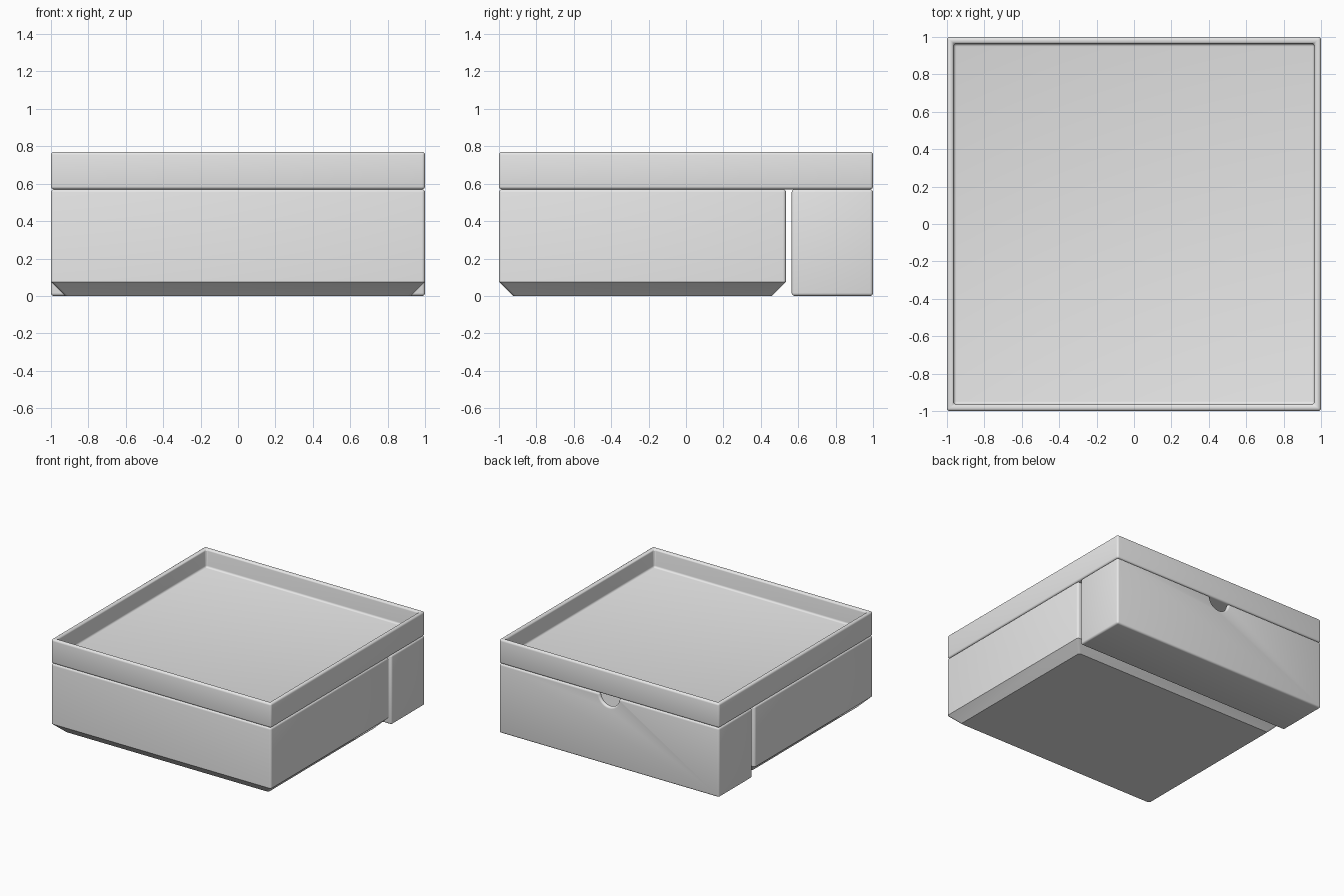
import bpy
import bmesh
import math
from mathutils import Vector

cube = bpy.data.objects.get("Cube")
if cube:
    bpy.data.objects.remove(cube, do_unlink=True)

WALL = 0.05      # wall and floor thickness
SEAT = 0.57      # height where the tray rests on the containers

grey = bpy.data.materials.new("light grey")
grey.use_nodes = True
colour = (0.8, 0.8, 0.8, 1.0)
grey.diffuse_color = colour
grey.node_tree.nodes["Principled BSDF"].inputs["Base Color"].default_value = colour


def link(name, bm):
    mesh = bpy.data.meshes.new(name)
    bmesh.ops.recalc_face_normals(bm, faces=bm.faces)
    bm.to_mesh(mesh)
    bm.free()
    obj = bpy.data.objects.new(name, mesh)
    bpy.context.collection.objects.link(obj)
    mesh.materials.append(grey)
    return obj


def activate(obj):
    bpy.ops.object.select_all(action='DESELECT')
    obj.select_set(True)
    bpy.context.view_layer.objects.active = obj


def open_box(name, y0, y1, z0, z1, floor, chamfer=0.0):
    """Full-width box, open at the top, optionally with a chamfered base."""
    bm = bmesh.new()
    bmesh.ops.create_cube(bm, size=1)
    for v in bm.verts:
        v.co = Vector((v.co.x * 2, (y0 + y1) / 2 + v.co.y * (y1 - y0),
                       (z0 + z1) / 2 + v.co.z * (z1 - z0)))
    # hollow out from the top face
    top = max(bm.faces, key=lambda f: f.calc_center_median().z)
    bmesh.ops.inset_individual(bm, faces=[top], thickness=WALL)
    inner = bmesh.ops.extrude_discrete_faces(bm, faces=[top])["faces"][0]
    bmesh.ops.translate(bm, verts=inner.verts, vec=(0, 0, z0 + floor - z1))
    if chamfer:
        base = min(bm.faces, key=lambda f: f.calc_center_median().z)
        rim = list(base.edges)
        bmesh.ops.bevel(bm, geom=rim, offset=chamfer, offset_type='OFFSET',
                        segments=1, affect='EDGES', profile=0.5)
    return link(name, bm)


def soften(obj):
    """Round the right-angled edges and shade smoothly."""
    bev = obj.modifiers.new("rounded_edges", 'BEVEL')
    bev.width = 0.016
    bev.segments = 4
    bev.limit_method = 'ANGLE'
    bev.angle_limit = math.radians(50)
    bev.use_clamp_overlap = False
    activate(obj)
    bpy.ops.object.modifier_apply(modifier=bev.name)
    bpy.ops.object.shade_smooth_by_angle(angle=math.radians(30))


# Shallow tray on top, large front container, narrow rear container
tray = open_box("top_tray", -1, 1, SEAT, 0.77, WALL)
body = open_box("front_container", -1, 0.535, 0, SEAT, WALL, chamfer=0.075)
rear = open_box("rear_container", 0.565, 1, 0, SEAT, WALL)

# Half-round finger notch in the rear wall
bm = bmesh.new()
bmesh.ops.create_cone(bm, cap_ends=True, segments=32, radius1=0.09, radius2=0.09, depth=0.2)
notch = link("notch_cutter", bm)
notch.hide_render = True
notch.rotation_euler = (math.pi / 2, 0, 0)
notch.location = (0, 1, SEAT)
cut = rear.modifiers.new("notch", 'BOOLEAN')
cut.operation = 'DIFFERENCE'
cut.solver = 'EXACT'
cut.object = notch
activate(rear)
bpy.ops.object.modifier_apply(modifier=cut.name)
bpy.data.objects.remove(notch, do_unlink=True)

for part in (tray, body, rear):
    soften(part)
